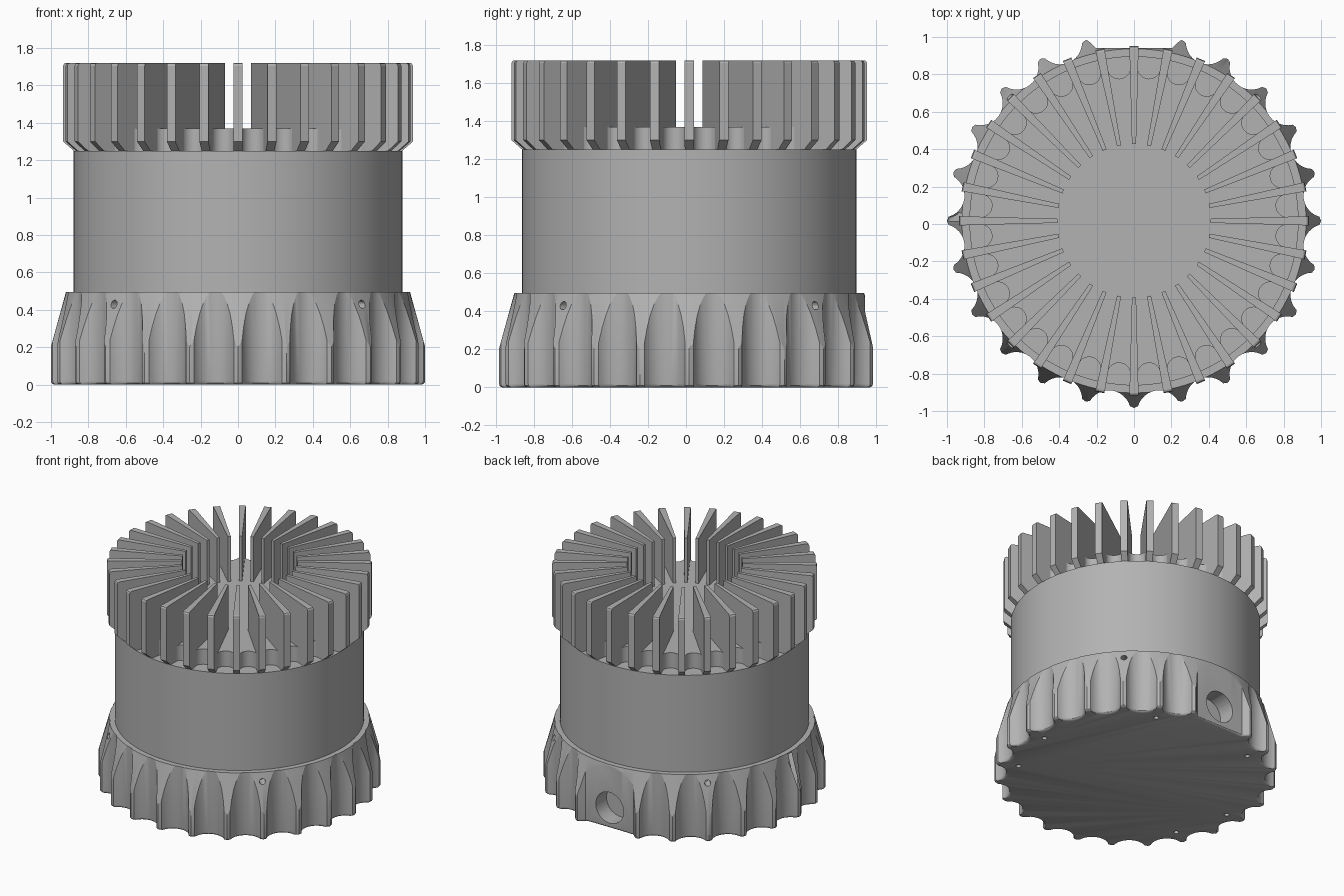
import bpy, bmesh
from math import sin, cos, pi, radians
from mathutils import Vector, Matrix

if "Cube" in bpy.data.objects:
    bpy.data.objects.remove(bpy.data.objects["Cube"])

CY = 0.017      # axis of revolution sits slightly behind the origin
FINS, TEETH = 32, 24

grey = bpy.data.materials.new("plain_grey")
grey.use_nodes = True
grey.diffuse_color = (0.45, 0.45, 0.45, 1)
grey.node_tree.nodes["Principled BSDF"].inputs["Base Color"].default_value = (0.45, 0.45, 0.45, 1)


def polar(r, a, side=0.0):
    """Point at radius r and angle a, shifted sideways along the tangent."""
    return Vector((r * cos(a) - side * sin(a), r * sin(a) + side * cos(a), 0))


def add_stack(bm, rings):
    """Solid made from closed rings of equal length, capped at both ends."""
    loops = [[bm.verts.new(p) for p in ring] for ring in rings]
    n = len(loops[0])
    for lo, hi in zip(loops, loops[1:]):
        for i in range(n):
            bm.faces.new((lo[i], lo[(i + 1) % n], hi[(i + 1) % n], hi[i]))
    bm.faces.new(loops[0][::-1])
    bm.faces.new(loops[-1])


def finish(name, bm, smooth=True):
    bmesh.ops.recalc_face_normals(bm, faces=bm.faces)
    mesh = bpy.data.meshes.new(name)
    bm.to_mesh(mesh)
    bm.free()
    mesh.materials.append(grey)
    ob = bpy.data.objects.new(name, mesh)
    ob.location.y = CY
    bpy.context.collection.objects.link(ob)
    if smooth:
        shade(ob)
    return ob


def shade(ob):
    bpy.ops.object.select_all(action='DESELECT')
    ob.select_set(True)
    bpy.context.view_layer.objects.active = ob
    bpy.ops.object.shade_smooth_by_angle(angle=radians(28))


def stack_object(name, rings):
    bm = bmesh.new()
    add_stack(bm, rings)
    return finish(name, bm)


def lathe(name, profile, n=144):
    return stack_object(name, [[polar(r, 2 * pi * i / n) + Vector((0, 0, z))
                                for i in range(n)] for r, z in profile])


def boolean(ob, tool, operation):
    tool.hide_render = True
    mod = ob.modifiers.new("cut", 'BOOLEAN')
    mod.object, mod.operation, mod.solver = tool, operation, 'EXACT'
    bpy.context.view_layer.objects.active = ob
    bpy.ops.object.modifier_apply(modifier=mod.name)
    bpy.data.objects.remove(tool)


# Scalloped grip outline, with a flat pad at the back
step = 2 * pi / TEETH
outline = []
for k in range(TEETH):
    tip = k * step
    if k != TEETH // 4:
        for s in (-0.011, 0, 0.011):
            outline.append(polar(1.0 - 35 * s * s, tip, s))
    if k == TEETH // 4 - 1:
        outline += [polar(0.965, tip, 0.03), Vector((0.205, 0.925, 0)), Vector((0.1, 0.923, 0))]
    elif k == TEETH // 4:
        outline += [Vector((-0.1, 0.923, 0)), Vector((-0.205, 0.925, 0)), polar(0.965, tip + step, -0.03)]
    else:
        for j in range(13):
            t = radians(-66 + 11 * j)
            outline.append(polar(1.033 - 0.118 * cos(t), tip + step / 2, 0.118 * sin(t)))

base = stack_object("grip_base", [[p * s + Vector((0, 0, z)) for p in outline] for s, z in
                                  ((0.982, 0), (0.992, 0.004), (0.998, 0.01), (1, 0.02), (1, 0.6))])
boolean(base, lathe("base_envelope", [(1.001, -0.1), (1.001, 0.2), (0.92, 0.495)]), 'INTERSECT')

# Cable port, side screw holes and underside holes
holes = bmesh.new()


def add_hole(centre, axis, radius, depth, seg=20):
    m = Matrix.Translation(centre) @ Vector(axis).to_track_quat('Z', 'Y').to_matrix().to_4x4()
    bmesh.ops.create_cone(holes, cap_ends=True, segments=seg, radius1=radius,
                          radius2=radius, depth=depth, matrix=m)


add_hole((0, 0.9, 0.16), (0, 1, 0), 0.12, 0.22, 40)
for k in range(4):
    d = polar(1, pi / 4 + k * pi / 2)
    add_hole(d * 0.93 + Vector((0, 0, 0.43)), d, 0.022, 0.14)
for deg in (0, 60, 120, 180, 210, 330):
    add_hole(polar(0.84, radians(deg)), (0, 0, 1), 0.018, 0.12)
boolean(base, finish("hole_cutters", holes, False), 'DIFFERENCE')
shade(base)

# Plain cylindrical housing
lathe("housing", [(0.88, 0.45), (0.88, 1.25)])

# Heat sink hub with a rounded pocket between each pair of fins
pitch = 2 * pi / FINS
hub = []
for k in range(FINS):
    for j in range(11):
        t = radians(-90 + 18 * j)
        hub.append(polar(0.825 - 0.062 * cos(t), (k + 0.5) * pitch, 0.062 * sin(t)))
stack_object("heat_sink_hub", [[p + Vector((0, 0, z)) for p in hub] for z in (1.2, 1.37)])

# Tapered radial fins
fin_profile = [(0.41, 1.22), (0.87, 1.22), (0.878, 1.25), (0.935, 1.30),
               (0.935, 1.705), (0.93, 1.716), (0.92, 1.72), (0.41, 1.72)]
bm = bmesh.new()
for k in range(FINS):
    add_stack(bm, [[polar(r, k * pitch, side * (0.011 + 0.026 * (r - 0.41))) + Vector((0, 0, z))
                    for r, z in fin_profile] for side in (-1, 1)])
finish("heat_sink_fins", bm, False)
